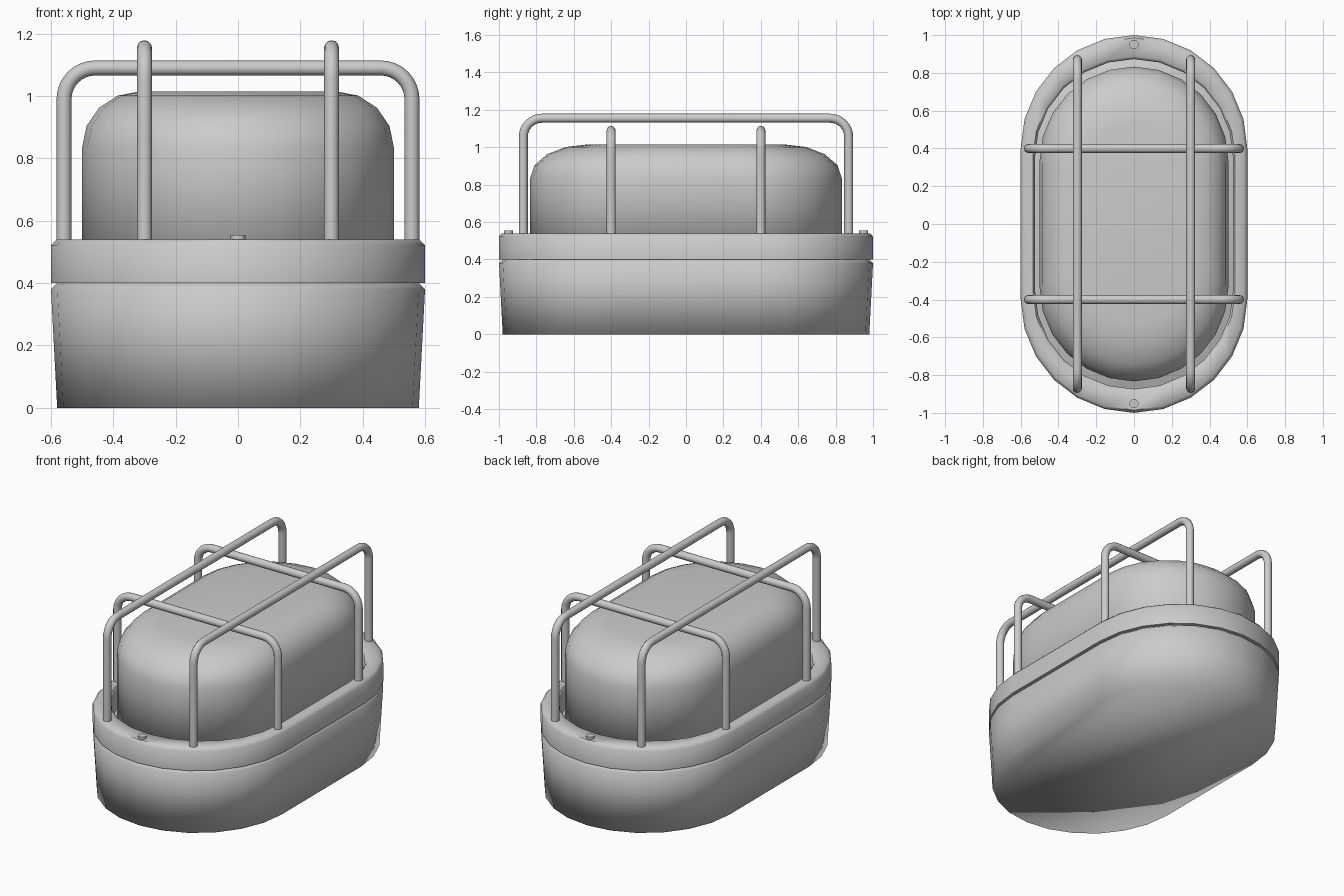
import bpy, bmesh, math
from math import sin, cos, pi

if "Cube" in bpy.data.objects:
    bpy.data.objects.remove(bpy.data.objects["Cube"])


def stadium(rx, ry, z):
    """Capsule outline (12 segments per end) stretched to half sizes rx, ry."""
    pts = []
    for start, cy in ((0, 0.4), (pi, -0.4)):
        for i in range(13):
            a = start + pi * i / 12
            pts.append((cos(a) * rx, (0.6 * sin(a) + cy) * ry, z))
    return pts


def loft(name, rings, closed=False):
    """Skin stacked outlines; either cap both ends or close into a ring."""
    bm = bmesh.new()
    loops = [[bm.verts.new(p) for p in stadium(*r)] for r in rings]
    pairs = list(zip(loops, loops[1:]))
    if closed:
        pairs.append((loops[-1], loops[0]))
    else:
        bm.faces.new(loops[0][::-1])
        bm.faces.new(loops[-1])
    for a, b in pairs:
        n = len(a)
        for i in range(n):
            j = (i + 1) % n
            bm.faces.new((a[i], a[j], b[j], b[i]))
    bmesh.ops.recalc_face_normals(bm, faces=bm.faces)
    for f in bm.faces:
        f.smooth = True
    me = bpy.data.meshes.new(name)
    bm.to_mesh(me)
    bm.free()
    ob = bpy.data.objects.new(name, me)
    bpy.context.collection.objects.link(ob)
    return ob


def cage_bar(name, half, top, place, bend=0.1, foot=0.5):
    """Round wire bent into an upside-down U; place maps (u, z) to 3D."""
    side = [(half, foot)]
    for i in range(9):
        a = pi / 2 * i / 8
        side.append((half - bend + bend * cos(a), top - bend + bend * sin(a)))
    path = side + [(-u, z) for u, z in reversed(side)]
    cu = bpy.data.curves.new(name, 'CURVE')
    cu.dimensions = '3D'
    cu.bevel_depth = 0.024
    cu.bevel_resolution = 4
    cu.use_fill_caps = True
    sp = cu.splines.new('POLY')
    sp.points.add(len(path) - 1)
    for p, (u, z) in zip(sp.points, path):
        p.co = (*place(u, z), 1)
    ob = bpy.data.objects.new(name, cu)
    bpy.context.collection.objects.link(ob)
    bpy.ops.object.select_all(action='DESELECT')
    ob.select_set(True)
    bpy.context.view_layer.objects.active = ob
    bpy.ops.object.convert(target='MESH')


# Tapered housing with a chamfered top edge
loft("base_housing", [(0.58, 0.98, 0), (0.6, 1.0, 0.38), (0.58, 0.98, 0.4)])

# Clamping rim with an open centre
rim = loft("clamp_rim", [(0.6, 1.0, 0.4), (0.6, 1.0, 0.522), (0.582, 0.985, 0.54),
                         (0.535, 0.888, 0.54), (0.525, 0.873, 0.525),
                         (0.525, 0.873, 0.4)], closed=True)
bpy.context.view_layer.objects.active = rim
rim.select_set(True)
bpy.ops.object.shade_smooth_by_angle(angle=math.radians(50))

# Lamp cover with rounded shoulders
cover = [(0.5, 0.833, 0.4)]
for i in range(5):
    a = pi / 2 * i / 4
    s = 0.63 + 0.37 * cos(a)
    cover.append((0.5 * s, 0.833 * s, 0.835 + 0.18 * sin(a)))
loft("lamp_cover", cover)

# Protective cage wires and screws
for s, tag in ((-1, "a"), (1, "b")):
    cage_bar("cage_long_bar_" + tag, 0.87, 1.155, lambda u, z: (0.3 * s, u, z))
    cage_bar("cage_cross_bar_" + tag, 0.558, 1.09, lambda u, z: (u, 0.4 * s, z))
    bpy.ops.mesh.primitive_cylinder_add(vertices=16, radius=0.024, depth=0.05,
                                        location=(0, 0.95 * s, 0.529))
    bpy.context.object.name = "screw_" + tag
    bpy.ops.object.shade_smooth_by_angle()
